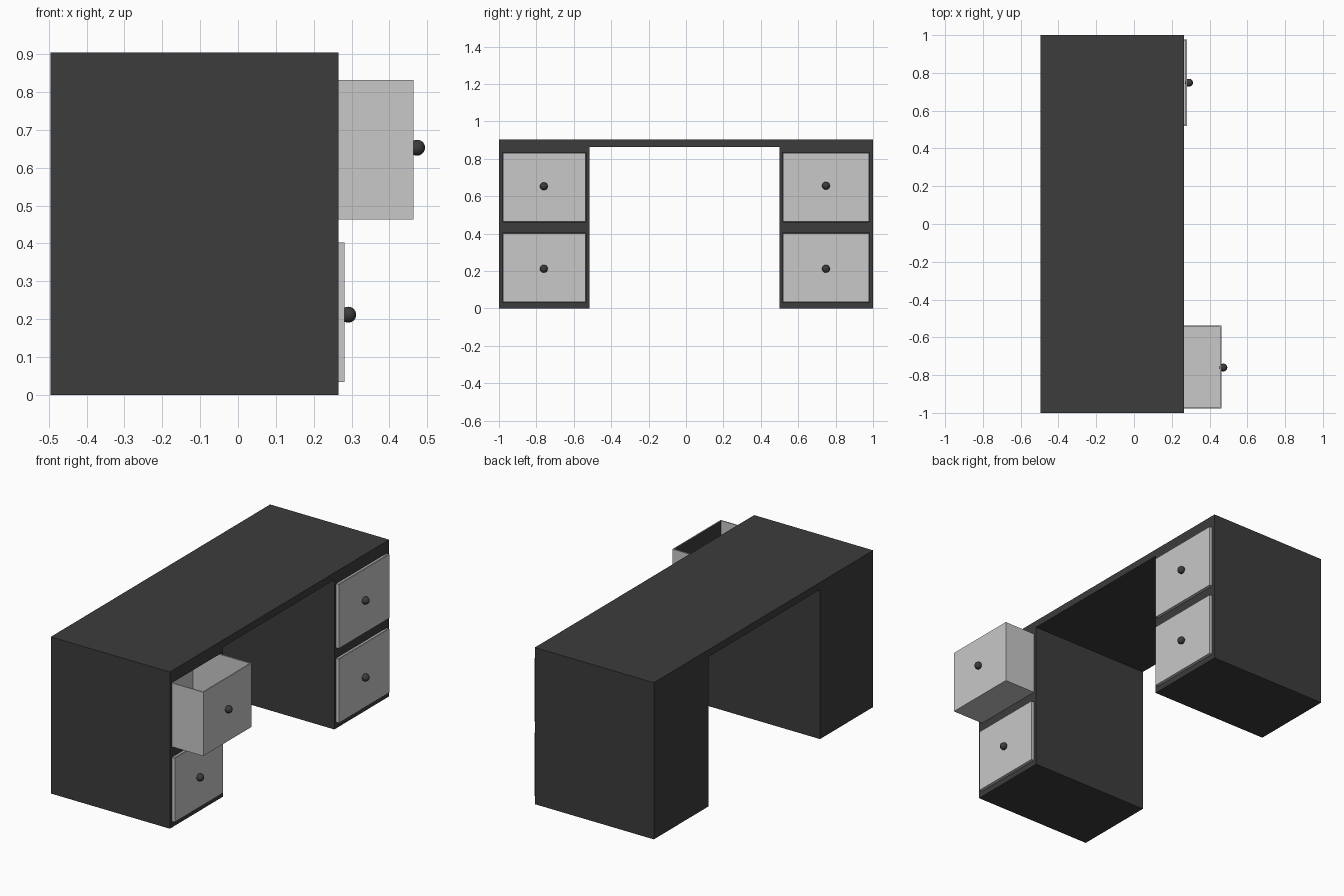
import bpy, bmesh
from mathutils import Vector

if "Cube" in bpy.data.objects:
    bpy.data.objects.remove(bpy.data.objects["Cube"])


def material(name, v):
    m = bpy.data.materials.new(name)
    m.diffuse_color = (v, v, v, 1)
    m.use_nodes = True
    m.node_tree.nodes["Principled BSDF"].inputs["Base Color"].default_value = m.diffuse_color
    return m


DARK = material("dark_grey", 0.045)
LIGHT = material("light_grey", 0.58)

BACK, FACE = -0.495, 0.265      # desk depth along x
WALL = 0.01                     # drawer wall thickness


def finish(bm, name, *mats):
    bmesh.ops.recalc_face_normals(bm, faces=bm.faces)
    me = bpy.data.meshes.new(name)
    bm.to_mesh(me)
    bm.free()
    ob = bpy.data.objects.new(name, me)
    bpy.context.collection.objects.link(ob)
    for m in mats:
        me.materials.append(m)
    return ob


def add_box(bm, lo, hi):
    lo, hi = Vector(lo), Vector(hi)
    vs = bmesh.ops.create_cube(bm, size=1)["verts"]
    for v in vs:
        v.co = Vector(((lo[i] + hi[i]) / 2 + v.co[i] * (hi[i] - lo[i]) for i in range(3)))
    return {f for v in vs for f in v.link_faces}


# Desk carcass: one U-shaped profile pulled through the depth
profile = [(-1, 0), (-0.515, 0), (-0.515, 0.863), (0.5, 0.863),
           (0.5, 0), (1, 0), (1, 0.904), (-1, 0.904)]
bm = bmesh.new()
f = bm.faces.new([bm.verts.new((BACK, y, z)) for y, z in profile])
ext = bmesh.ops.extrude_face_region(bm, geom=[f])["geom"]
bmesh.ops.translate(bm, vec=(FACE - BACK, 0, 0),
                    verts=[v for v in ext if isinstance(v, bmesh.types.BMVert)])
desk = finish(bm, "desk_body", DARK)

# Drawers: name, y range, z range, front x, knob y and z
drawers = [
    ("left_lower", -0.978, -0.537, 0.034, 0.402, 0.281, -0.76, 0.212),
    ("left_upper", -0.978, -0.537, 0.464, 0.832, 0.463, -0.76, 0.653),
    ("right_lower", 0.519, 0.978, 0.034, 0.402, 0.281, 0.748, 0.212),
    ("right_upper", 0.519, 0.978, 0.464, 0.832, 0.281, 0.748, 0.656),
]
cut = bmesh.new()
for name, y0, y1, z0, z1, front, ky, kz in drawers:
    # Drawer slot in the carcass
    g = 0.002
    add_box(cut, (-0.3, y0 - g, z0 - g), (FACE + 0.1, y1 + g, z1 + g))

    # Open-topped drawer box
    back = front - 0.378
    bm = bmesh.new()
    add_box(bm, (back, y0, z0), (front, y1, z1))
    bm.normal_update()
    top = max(bm.faces, key=lambda f: f.calc_center_median().z)
    bmesh.ops.inset_region(bm, faces=[top], thickness=WALL)
    ext = bmesh.ops.extrude_face_region(bm, geom=[top])["geom"]
    bmesh.ops.translate(bm, vec=(0, 0, z0 + WALL - z1),
                        verts=[v for v in ext if isinstance(v, bmesh.types.BMVert)])
    if top.is_valid:
        bmesh.ops.delete(bm, geom=[top], context='FACES_ONLY')
    bmesh.ops.recalc_face_normals(bm, faces=bm.faces)
    # Inner side of the drawer front is dark
    for f in bm.faces:
        c = f.calc_center_median()
        f.material_index = int(f.normal.x < -0.9 and c.x > front - 2 * WALL)
    finish(bm, name + "_drawer", LIGHT, DARK)

    # Round knob
    bm = bmesh.new()
    bmesh.ops.create_uvsphere(bm, u_segments=24, v_segments=14, radius=0.021)
    bmesh.ops.translate(bm, vec=(front + 0.01, ky, kz), verts=bm.verts)
    for f in bm.faces:
        f.smooth = True
    finish(bm, name + "_knob", DARK)

cutter = finish(cut, "slot_cutter", DARK)
cutter.hide_render = True
cutter.hide_viewport = True
mod = desk.modifiers.new("slots", 'BOOLEAN')
mod.operation = 'DIFFERENCE'
mod.solver = 'EXACT'
mod.object = cutter
